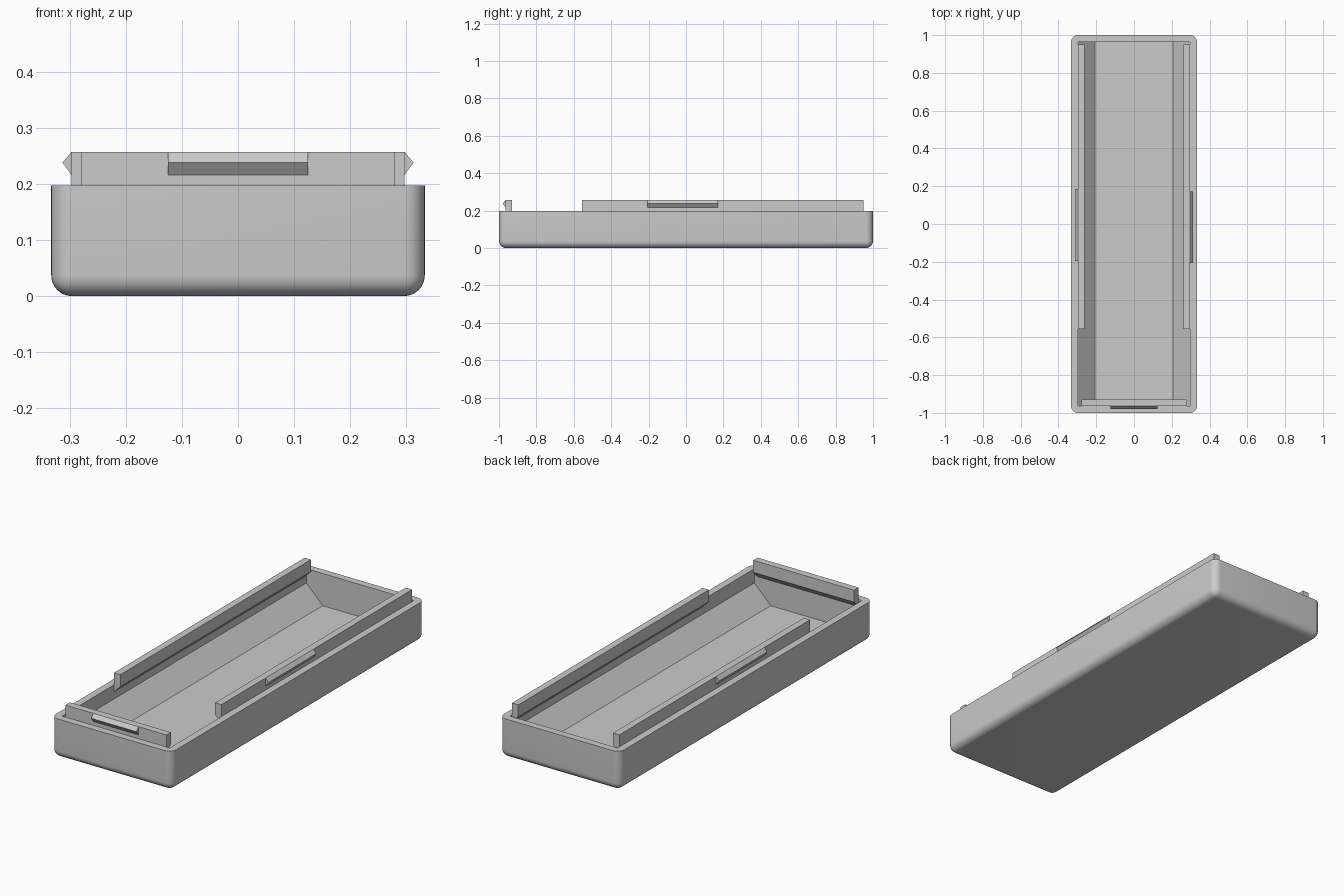
import bpy
import bmesh
from mathutils import Vector

if "Cube" in bpy.data.objects:
    bpy.data.objects.remove(bpy.data.objects["Cube"], do_unlink=True)

HALF_W, HALF_L, RIM = 0.333, 1.0, 0.197   # outer tray
WALL, CHAMFER, TOP = 0.036, 0.09, 0.257   # wall, floor chamfer, lip top
IN_X, IN_Y = HALF_W - WALL, HALF_L - WALL

grey = bpy.data.materials.new("plain grey")
grey.use_nodes = True
colour = (0.6, 0.6, 0.6, 1)
grey.diffuse_color = colour
grey.node_tree.nodes["Principled BSDF"].inputs["Base Color"].default_value = colour


def add_object(name, bm):
    bmesh.ops.recalc_face_normals(bm, faces=bm.faces)
    mesh = bpy.data.meshes.new(name)
    bm.to_mesh(mesh)
    bm.free()
    mesh.materials.append(grey)
    obj = bpy.data.objects.new(name, mesh)
    bpy.context.collection.objects.link(obj)
    return obj


def extrude(name, profile, start, end, place):
    """Extrude a closed (offset, height) profile; place maps (offset, along, height) to space."""
    bm = bmesh.new()
    face = bm.faces.new([bm.verts.new(place(u, start, h)) for u, h in profile])
    out = bmesh.ops.extrude_face_region(bm, geom=[face])
    move = Vector(place(0, end, 0)) - Vector(place(0, start, 0))
    moved = [g for g in out["geom"] if isinstance(g, bmesh.types.BMVert)]
    bmesh.ops.translate(bm, verts=moved, vec=move)
    return add_object(name, bm)


def left(u, along, h):
    return (u, along, h)


def right(u, along, h):
    return (-u, along, h)


def front(u, along, h):
    return (along, -u, h)


# Tray body: box with every edge rounded except the rim
bm = bmesh.new()
bmesh.ops.create_cube(bm, size=1)
for v in bm.verts:
    v.co = (v.co.x * 2 * HALF_W, v.co.y * 2 * HALF_L, (v.co.z + 0.5) * RIM)
edges = [e for e in bm.edges if min(v.co.z for v in e.verts) < RIM / 2]
bmesh.ops.bevel(bm, geom=edges, offset=0.037, segments=8, profile=0.5, affect='EDGES')
tray = add_object("tray_body", bm)

# Cavity with sloped lower sides, cut along the tray's length
slope_x, slope_z = IN_X - CHAMFER, WALL + CHAMFER
half = [(slope_x, WALL), (IN_X, slope_z), (IN_X, RIM + 0.1)]
profile = half + [(-x, z) for x, z in reversed(half)]
cutter = extrude("cavity_cutter", profile, -IN_Y, IN_Y, left)
cutter.hide_render = True
cut = tray.modifiers.new("cavity", 'BOOLEAN')
cut.operation = 'DIFFERENCE'
cut.solver = 'EXACT'
cut.object = cutter
bpy.context.view_layer.objects.active = tray
tray.select_set(True)
bpy.ops.object.modifier_apply(modifier="cavity")
bpy.data.objects.remove(cutter, do_unlink=True)
bpy.ops.object.shade_smooth_by_angle(angle=0.6)


# Lips standing above the rim, braced below, each with a wedge-shaped catch
def lip(side, place, wall, span, catch_span):
    bar = [(wall, TOP), (wall - 0.035, TOP), (wall - 0.035, RIM), (wall, RIM - 0.035)]
    extrude(side + "_lip", bar, *span, place)
    wedge = [(wall, TOP), (wall + 0.016, 0.238), (wall, 0.216)]
    extrude(side + "_catch", wedge, *catch_span, place)


lip("left", left, IN_X, (-0.555, 0.95), (-0.207, 0.172))
lip("right", right, IN_X, (-0.555, 0.95), (-0.195, 0.186))
lip("front", front, IN_Y, (-0.279, 0.279), (-0.125, 0.125))
